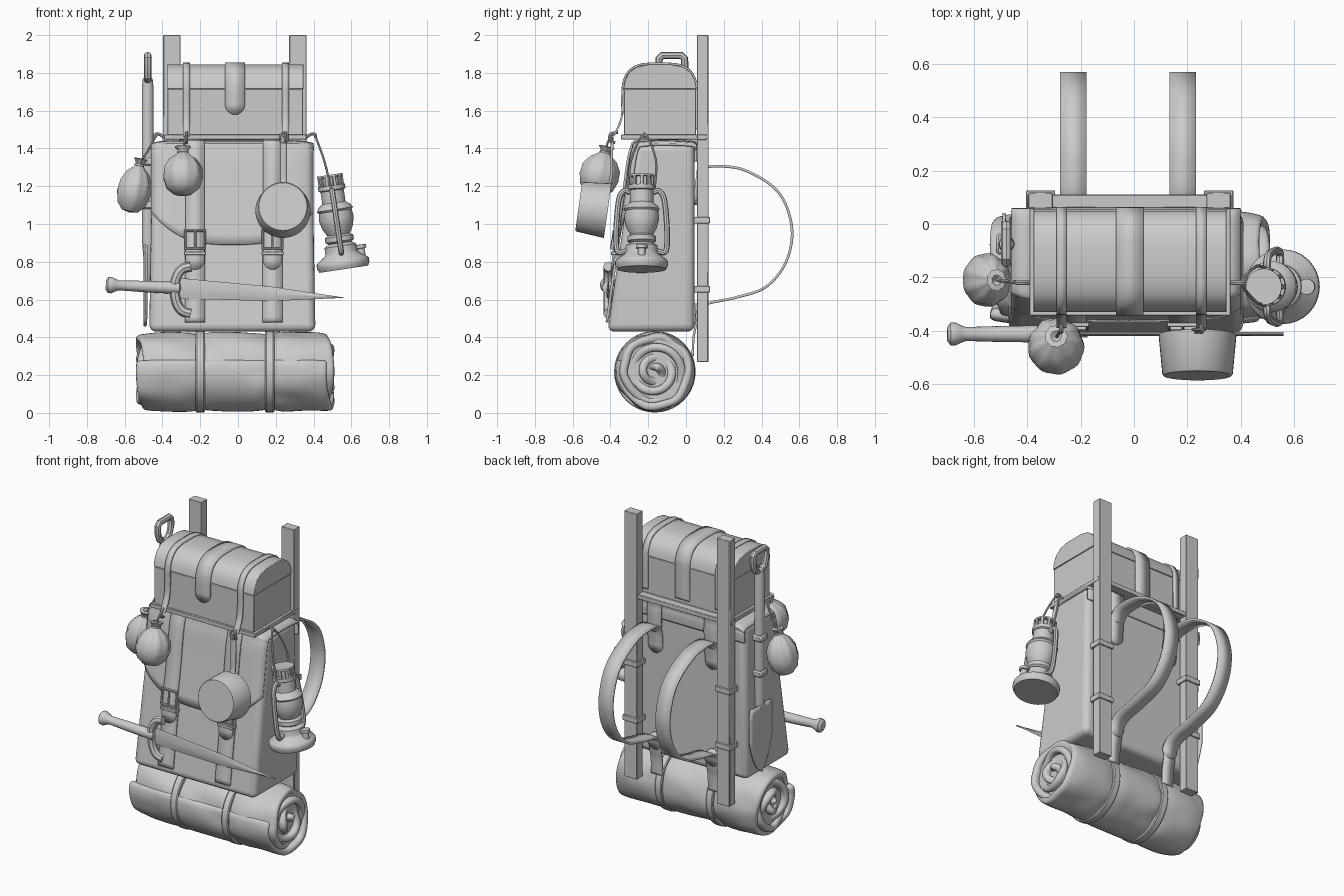
import bpy, bmesh, math
from mathutils import Matrix, Vector, noise

if "Cube" in bpy.data.objects:
    bpy.data.objects.remove(bpy.data.objects["Cube"])

CX = -0.02
R = math.radians
T = Matrix.Translation

def obj(name, bm, mat=None):
    bmesh.ops.recalc_face_normals(bm, faces=bm.faces)
    if mat: bm.transform(mat)
    me = bpy.data.meshes.new(name)
    bm.to_mesh(me); bm.free()
    o = bpy.data.objects.new(name, me)
    bpy.context.collection.objects.link(o)
    return o

def bevel(o, w, seg=2):
    m = o.modifiers.new("bevel", 'BEVEL')
    m.width, m.segments, m.limit_method, m.angle_limit = w, seg, 'ANGLE', R(40)
    return o

def box(name, x, y, z, bw=0.003, mat=None):
    bm = bmesh.new()
    bmesh.ops.create_cube(bm, size=1)
    for v in bm.verts:
        v.co = [a[0] + (c + .5) * (a[1] - a[0]) for a, c in zip((x, y, z), v.co)]
    return bevel(obj(name, bm, mat), bw, 1)

def prism(name, prof, x0, x1, bw=0.003):
    bm = bmesh.new()
    f = bm.faces.new([bm.verts.new((x0, y, z)) for y, z in prof])
    g = bmesh.ops.extrude_face_region(bm, geom=[f])['geom']
    bmesh.ops.translate(bm, vec=(x1 - x0, 0, 0), verts=[v for v in g if isinstance(v, bmesh.types.BMVert)])
    return bevel(obj(name, bm), bw)

def lathe(name, prof, mat=None, n=32, pleat=0, k=9):
    bm = bmesh.new()
    rings = []
    for r, z in prof:
        ring = []
        for i in range(n):
            a = 2 * math.pi * i / n
            q = max(r, .0005) * (1 + pleat * math.cos(k * a) * (1 if z > 0 else 0.35))
            ring.append(bm.verts.new((q * math.cos(a), q * math.sin(a), z)))
        rings.append(ring)
    for a, b in zip(rings, rings[1:]):
        for i in range(n):
            bm.faces.new((a[i], a[(i + 1) % n], b[(i + 1) % n], b[i]))
    bm.faces.new(rings[0]); bm.faces.new(rings[-1])
    return obj(name, bm, mat)

def smooth(pts, n=8):
    p = [Vector(q) for q in pts]
    p = [2 * p[0] - p[1]] + p + [2 * p[-1] - p[-2]]
    out = []
    for i in range(1, len(p) - 2):
        a, b, c, d = p[i - 1:i + 3]
        for j in range(n):
            t = j / n
            out.append(.5 * (2 * b + (c - a) * t + (2 * a - 5 * b + 4 * c - d) * t * t + (3 * b - a - 3 * c + d) * t ** 3))
    return out + [p[-2]]

def sheet(name, rows, thick):
    bm = bmesh.new()
    V = [[bm.verts.new(c) for c in r] for r in rows]
    for a, b in zip(V, V[1:]):
        for i in range(len(a) - 1):
            bm.faces.new((a[i], a[i + 1], b[i + 1], b[i]))
    o = obj(name, bm)
    m = o.modifiers.new("solid", 'SOLIDIFY')
    m.thickness, m.offset = thick, 0
    return o

def ribbon(name, path, x, w, thick=0.014, tip0=False, tip1=False, n=8):
    P = smooth([(0, *p) for p in path], n)
    d = [0]
    for a, b in zip(P, P[1:]): d.append(d[-1] + (b - a).length)
    r, rows = w / 2, []
    for p, s in zip(P, d):
        h = r
        for on, e in ((tip0, s), (tip1, d[-1] - s)):
            if on and e < r: h = min(h, max(.25 * r, math.sqrt(r * r - (r - e) ** 2)))
        rows.append([(x - h, p.y, p.z), (x + h, p.y, p.z)])
    return sheet(name, rows, thick)

def tube(name, pts, r, closed=False, mat=None, curved=True):
    c = bpy.data.curves.new(name, 'CURVE')
    c.dimensions, c.bevel_depth, c.bevel_resolution, c.use_fill_caps = '3D', r, 2, True
    P = smooth(pts, 5) if curved else [Vector(p) for p in pts]
    s = c.splines.new('POLY'); s.points.add(len(P) - 1); s.use_cyclic_u = closed
    for q, p in zip(s.points, P): q.co = (*p, 1)
    t = bpy.data.objects.new(name + "_path", c)
    bpy.context.collection.objects.link(t)
    me = bpy.data.meshes.new_from_object(t.evaluated_get(bpy.context.evaluated_depsgraph_get()))
    bpy.data.objects.remove(t)
    if mat: me.transform(mat)
    o = bpy.data.objects.new(name, me)
    bpy.context.collection.objects.link(o)
    return o

def yf(z, off=0): return -.413 + (z - .45) * .148 - off   # pack front surface

# wooden frame: poles, clasps, cross bar, chest shelf
for i, x in enumerate((-.35, .317)):
    box(f"frame_pole_{i}", (x - .046, x + .046), (.058, .118), (.27, 2.0))
    for z in (.655, 1.02):
        box(f"pole_clasp_{i}", (x - .055, x + .055), (.03, .126), (z - .018, z + .018))
box("frame_crossbar", (-.40, .365), (.06, .11), (1.445, 1.475))
box("chest_shelf", (-.392, .362), (-.343, .06), (1.448, 1.475))

# pack body, tapered toward the top
bm = bmesh.new()
bmesh.ops.create_cube(bm, size=1)
for v in bm.verts:
    t = v.co.z > 0
    v.co = (CX - .01 + v.co.x * (.845 if t else .88), (.045 if v.co.y > 0 else (-.268 if t else -.416)), 1.425 if t else .43)
bevel(obj("pack_body", bm), .038, 4)

# pack flap
rows = []
for i in range(25):
    u = i / 12 - 1
    ze = .89 + .17 * abs(u) ** 3
    P = smooth([(0, .05, 1.33), (0, .05, 1.40), (0, .02, 1.432), (0, -.24, 1.432), (0, yf(1.39, .010), 1.39),
                (0, yf(1.2, .012), 1.2), (0, yf(ze, .012), ze)], 6)
    rows.append([(CX - .01 + u * .428, p.y + (.025 * abs(u) ** 12 if p.y < -.2 else 0), p.z - .015 * abs(u) ** 10 * (p.z > 1.4)) for p in P])
sheet("pack_flap", rows, .014)

# closing straps with buckles, shoulder straps, lower back tabs
for i, x in enumerate((-.227, .183)):
    ribbon(f"closing_strap_{i}", [(.062, 1.24), (.062, 1.39), (.03, 1.445), (-.23, 1.443), (yf(1.39, .022), 1.39),
           (yf(1.1, .024), 1.1), (yf(.9, .03), .9), (yf(.76, .024), .76)], x, .1, .012, tip0=True, tip1=True, n=14)
    ribbon(f"lower_strap_{i}", [(yf(.95, .012), .95), (yf(.7, .012), .7), (yf(.48, .010), .48)], x, .105)
    b = [(x + sx * .052, yf(z, .04), z) for sx, z in ((-1, .87), (1, .87), (1, .965), (-1, .965))]
    tube(f"buckle_{i}", b, .009, True, curved=False)
    tube(f"buckle_pin_{i}", [(x, yf(.87, .045), .87), (x, yf(.965, .045), .965)], .006, curved=False)
    box(f"strap_keeper_{i}", (x - .058, x + .058), (yf(.83, .04), yf(.83)), (.835, .855))
    ribbon(f"shoulder_strap_{i}", [(.05, 1.10), (.052, 1.18), (.065, 1.26), (.11, 1.30), (.20, 1.305), (.31, 1.285), (.445, 1.21),
           (.525, 1.11), (.562, .95), (.525, .79), (.42, .665), (.26, .61), (.12, .58), (.065, .54), (.052, .47)],
           x, .1, .014, True, True)
    ribbon(f"lower_back_tab_{i}", [(.052, .58), (.054, .48), (.04, .40), (.035, .30)], x, .08, .012, tip0=True)

# bedroll: spiral sheet with lumps, core, straps
BY, BZ = -.165, .218
rows = []
for i in range(41):
    x = -.52 + 1.01 * i / 40
    e = abs(x + .015) / .505
    row = []
    for j in range(121):
        turns = 3.95 * j / 120
        a = R(160) + (3.95 - turns) * 2 * math.pi
        r = .015 + .0535 * min(turns, 3.08) + .006 * max(0, turns - 3.08)
        if turns > 2.5:
            pinch = sum(math.exp(-((x - s) / .045) ** 2) for s in (-.20, .168))
            lump = noise.noise((x * 4.5, math.cos(a) * 2, math.sin(a) * 2))
            r = min(.192, r + .008 - .012 * pinch + .022 * lump - .014 * e ** 10)
        row.append((x + .022 * math.sin(a * 1.5) * e ** 8, BY + r * math.cos(a), BZ + r * math.sin(a)))
    rows.append(row)
o = sheet("bedroll", rows, .044)
m = o.modifiers.new("soft", 'SUBSURF'); m.levels = m.render_levels = 1
lathe("bedroll_core", [(0, -.485), (.17, -.485), (.17, .485), (0, .485)], T((-.015, BY, BZ)) @ Matrix.Rotation(R(90), 4, 'Y'))
for i, x in enumerate((-.20, .168)):
    lathe(f"bedroll_strap_{i}", [(.19, -.024), (.211, -.024), (.216, -.018), (.216, .018), (.211, .024), (.19, .024)],
          T((x, BY, BZ)) @ Matrix.Rotation(R(90), 4, 'Y'), 40)

# chest with bands
arc = [(-.331, 1.715), (-.323, 1.76), (-.30, 1.803), (-.26, 1.832), (-.20, 1.845), (-.08, 1.845),
       (-.015, 1.832), (.025, 1.803), (.048, 1.76), (.056, 1.715)]
box("chest_base", (-.374, .344), (-.329, .054), (1.47, 1.714))
prism("chest_lid", arc, -.377, .347)
over = [(y * 1.012, z + .003) for y, z in arc]
ribbon("chest_latch_band", [(-.336, 1.58), (-.337, 1.65)] + over + [(.058, 1.6), (.058, 1.5)], -.016, .104, .012, tip0=True, n=10)
for i, x in enumerate((-.272, .24 + .012)):
    ribbon(f"chest_band_{i}", [(-.385, 1.465), (-.365, 1.50), (-.342, 1.56), (-.335, 1.64)] + over + [(.058, 1.6), (.058, 1.5)], x, .038, .01)
    tube(f"front_hook_{i}", [(x, -.36, 1.485), (x, -.40, 1.475), (x, -.40, 1.44), (x, -.375, 1.43)], .008)
for x, s in ((-.392, -1), (.362, 1)):
    tube("side_hook", [(x, -.22, 1.46), (x + s * .025, -.22, 1.475), (x + s * .045, -.22, 1.475), (x + s * .048, -.22, 1.455)], .008)

# pouches
pouch = [(0, -.12), (.05, -.113), (.088, -.08), (.105, -.025), (.098, .03), (.07, .075), (.037, .1), (.022, .115), (.028, .125), (.042, .143), (.02, .146), (0, .13)]
mats = {"front_pouch": T((-.292, -.455, 1.27)) @ Matrix.Rotation(R(-14), 4, 'X'),
        "side_pouch": T((-.548, -.21, 1.19)) @ Matrix.Rotation(R(12), 4, 'Y') @ Matrix.Diagonal((.85, .95, 1.1, 1))}
for n, m in mats.items():
    lathe(n, pouch, m, 36, .05)
    lathe(n + "_tie", [(.02, .107), (.03, .11), (.03, .119), (.02, .122)], m, 16)
tube("front_pouch_cord", [(-.29, -.425, 1.385), (-.285, -.415, 1.43), (-.275, -.395, 1.47)], .006)
tube("side_pouch_cord", [(-.52, -.21, 1.32), (-.47, -.215, 1.40), (-.43, -.22, 1.475)], .006)

# frying pan
lathe("pan", [(0, 0), (.127, 0), (.132, .006), (.146, .155), (.139, .155), (.124, .012), (0, .012)],
      T((.238, -.568, 1.092)) @ Matrix.Rotation(R(-98), 4, 'X'), 40)
ribbon("pan_handle", [(-.425, 1.18), (-.40, 1.225), (-.395, 1.32), (-.39, 1.46)], .243, .034, .014, tip1=True)
tube("pan_ring", [(.243 + .022 * math.cos(a * .6283), -.395, 1.455 + .028 * math.sin(a * .6283)) for a in range(10)], .006, True, curved=False)

# lantern, hanging at a slant
L = T((.485, -.235, 1.265)) @ Matrix.Rotation(R(-8.5), 4, 'Y')
lathe("lantern_body", [(0, -.005), (.068, -.005), (.068, -.016), (.045, -.018), (.045, -.06), (.072, -.063), (.072, -.085), (.062, -.09),
      (.062, -.155), (.085, -.172), (.096, -.19), (.088, -.20), (.093, -.24), (.08, -.29), (.06, -.325), (.076, -.335), (.076, -.36),
      (.062, -.37), (.085, -.385), (.085, -.42), (.09, -.43), (.134, -.46), (.14, -.47), (.14, -.49), (.13, -.51), (0, -.51)], L, 32)
for i in range(10):
    box("lantern_vent", (.055, .068), (-.009, .009), (-.065, -.012), .002, L @ Matrix.Rotation(i * math.pi / 5, 4, 'Z'))
for s in (-1, 1):
    tube("lantern_side_tube", [(0, s * .06, -.10), (0, s * .09, -.09), (0, s * .118, -.13), (0, s * .132, -.25), (0, s * .135, -.37),
         (0, s * .122, -.42), (0, s * .075, -.41)], .015, mat=L)
lathe("lantern_fuel_cap", [(0, -.03), (.02, -.03), (.02, .02), (.03, .022), (.03, .04), (0, .042)], L @ T((.105, 0, -.435)), 16)
tube("lantern_bail", [(.492, -.305, 1.19), (.455, -.29, 1.34), (.405, -.22, 1.475), (.455, -.16, 1.34), (.492, -.165, 1.19)], .006)

# sword across the front
SY = -.412
lathe("sword_grip", [(0, 0), (.025, 0), (.042, .012), (.044, .03), (.034, .05), (.026, .07), (.03, .2), (.032, .39), (0, .40)],
      T((-.70, SY, .678)) @ Matrix.Rotation(R(92.5), 4, 'Y'), 16)
tube("sword_guard", [(-.25, SY, .775), (-.295, SY, .762), (-.325, SY, .72), (-.335, SY, .66), (-.325, SY, .585), (-.295, SY, .54), (-.25, SY, .525)], .026)
bm = bmesh.new()
ring = [[bm.verts.new((x, SY + dy, z + dz)) for dy, dz in ((0, h), (-.008, 0), (0, -h), (.008, 0))]
        for x, z, h in ((-.32, .66, .055), (.18, .63, .038), (.56, .61, .001))]
for a, b in zip(ring, ring[1:]):
    for i in range(4): bm.faces.new((a[i], a[(i + 1) % 4], b[(i + 1) % 4], b[i]))
bm.faces.new(ring[0]); bm.faces.new(ring[-1])
obj("sword_blade", bm)

# shovel on the left side
SX, HY = -.478, -.075
lathe("shovel_shaft", [(0, .66), (.012, .68), (.031, .92), (.031, 1.72), (.026, 1.77), (0, 1.78)], T((SX, HY, 0)), 16)
tube("shovel_handle", [(SX, HY + y, z) for y, z in ((0, 1.75), (-.05, 1.78), (-.068, 1.83), (-.068, 1.875), (-.05, 1.893),
     (.05, 1.893), (.068, 1.875), (.068, 1.83), (.05, 1.78))], .02, True, curved=False)
rows = []
for i in range(17):
    t = i / 16
    w = .115 * min(1, (t / .5) ** .5 if t else .02) * (1 if t < .9 else 1 - .15 * (t - .9) / .1)
    rows.append([(SX - .016 + .008 * (u / 4) ** 2, HY + w * u / 4, .46 + .43 * t) for u in range(-4, 5)])
sheet("shovel_blade", rows, .012)
for z in (1.10, 1.33):
    box("shovel_clasp", (SX - .038, SX + .05), (HY - .04, HY + .04), (z - .02, z + .02), .008)

# smooth shading with sharp edges kept
bpy.ops.object.select_all(action='SELECT')
bpy.context.view_layer.objects.active = bpy.context.selected_objects[0]
bpy.ops.object.shade_smooth_by_angle(angle=R(35))
